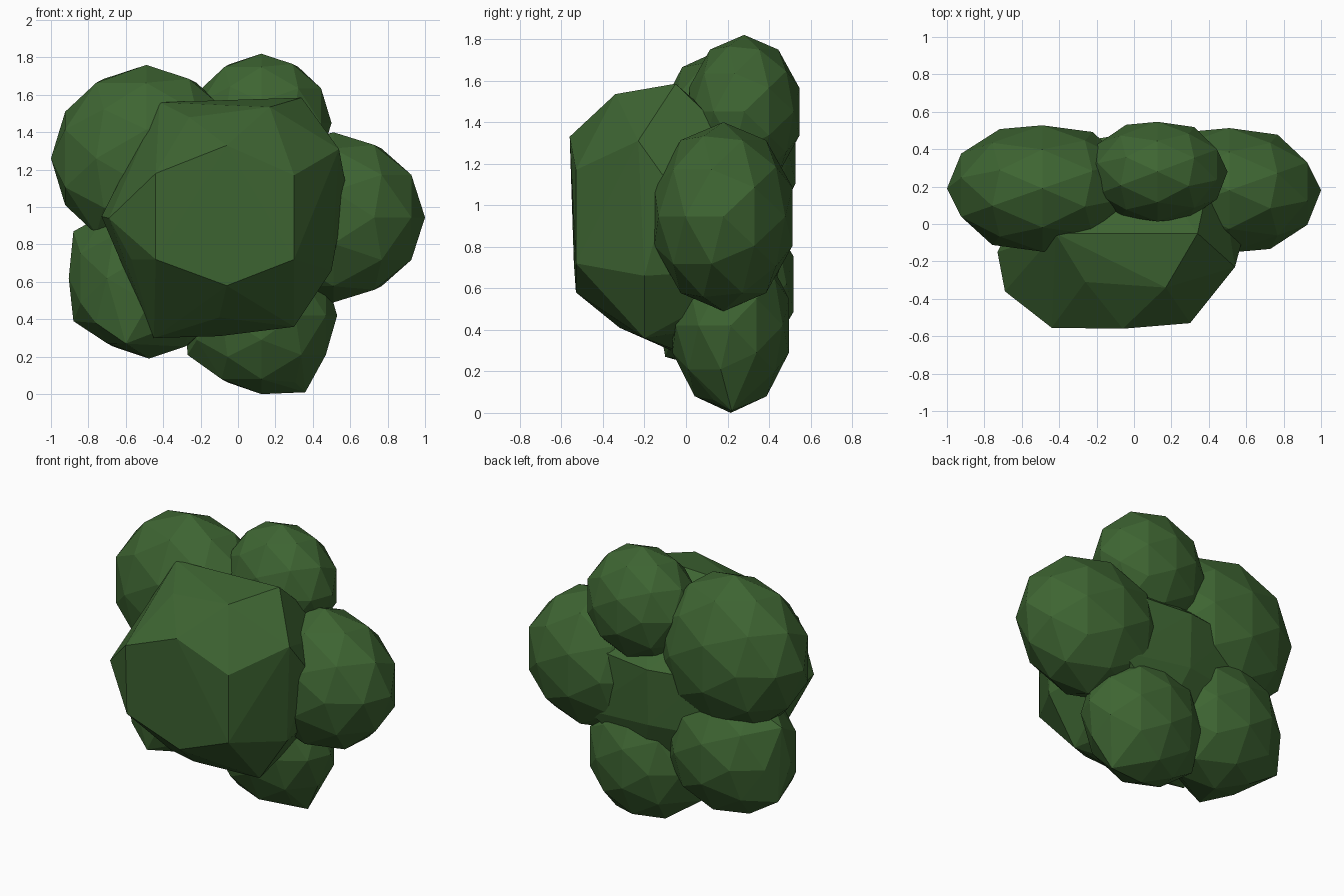
import bpy, bmesh, math
from mathutils import Matrix, Vector

if "Cube" in bpy.data.objects:
    bpy.data.objects.remove(bpy.data.objects["Cube"])

green = bpy.data.materials.new("leaf green")
green.diffuse_color = (0.048, 0.130, 0.032, 1)
green.use_nodes = True
green.node_tree.nodes["Principled BSDF"].inputs["Base Color"].default_value = green.diffuse_color


def hull_object(points, name):
    """Faceted solid wrapped around the given points."""
    bm = bmesh.new()
    for p in points:
        bm.verts.new(p)
    bmesh.ops.convex_hull(bm, input=bm.verts)
    loose = [v for v in bm.verts if not v.link_faces]
    bmesh.ops.delete(bm, geom=loose, context="VERTS")
    bmesh.ops.recalc_face_normals(bm, faces=bm.faces)
    mesh = bpy.data.meshes.new(name)
    bm.to_mesh(mesh)
    bm.free()
    mesh.materials.append(green)
    obj = bpy.data.objects.new(name, mesh)
    bpy.context.collection.objects.link(obj)


def clump(name, centre, radii, bumps=()):
    """Low-poly leaf ball, pole sideways along x, with optional corner bumps."""
    bm = bmesh.new()
    bmesh.ops.create_icosphere(bm, subdivisions=2, radius=1)
    turn = (Matrix.Rotation(math.radians(-90), 4, "X")
            @ Matrix.Rotation(math.radians(90), 4, "Y"))
    bm.transform(Matrix.Translation(centre) @ Matrix.Diagonal((*radii, 1)) @ turn)
    points = [v.co.copy() for v in bm.verts] + [Vector(b) for b in bumps]
    bm.free()
    hull_object(points, name)


# Outer leaf clumps
clump("right_clump", (0.51, 0.18, 0.945), (0.49, 0.35, 0.455))
clump("upper_left_clump", (-0.49, 0.19, 1.26), (0.51, 0.355, 0.50))
clump("top_clump", (0.125, 0.28, 1.45), (0.375, 0.28, 0.37))
clump("lower_left_clump", (-0.475, 0.19, 0.62), (0.43, 0.345, 0.43),
      [(-0.88, 0.29, 0.39), (-0.76, -0.03, 0.38), (-0.88, 0.25, 0.87),
       (-0.60, -0.10, 0.27)])
clump("bottom_clump", (0.125, 0.215, 0.42), (0.405, 0.295, 0.42),
      [(0.36, 0.22, 0.01), (-0.27, 0.22, 0.21)])

# Large front clump: coarse faceted hull with a flat front
front = [
    (-0.06, -0.56, 1.33), (0.30, -0.53, 1.17), (0.30, -0.53, 0.72),
    (-0.06, -0.53, 0.58), (-0.44, -0.555, 1.18), (-0.44, -0.54, 0.72),
    (-0.57, -0.36, 0.72), (-0.69, -0.36, 0.94), (-0.73, -0.15, 0.95),
    (-0.26, -0.31, 1.48), (0.17, -0.34, 1.535), (-0.42, -0.05, 1.56),
    (0.34, -0.05, 1.585), (0.54, -0.23, 1.31), (0.58, -0.08, 1.10),
    (0.50, -0.20, 0.66), (0.30, -0.20, 0.36), (-0.10, -0.32, 0.41),
    (-0.10, -0.07, 0.31), (-0.45, -0.07, 0.30),
]
back = [
    (0.44, 0.42, 1.13), (0.44, 0.42, 0.70), (-0.05, 0.48, 1.12),
    (-0.05, 0.47, 0.75), (0.05, 0.37, 0.45), (-0.42, 0.42, 1.13),
    (-0.45, 0.40, 0.75),
]
hull_object(front + back, "front_clump")
